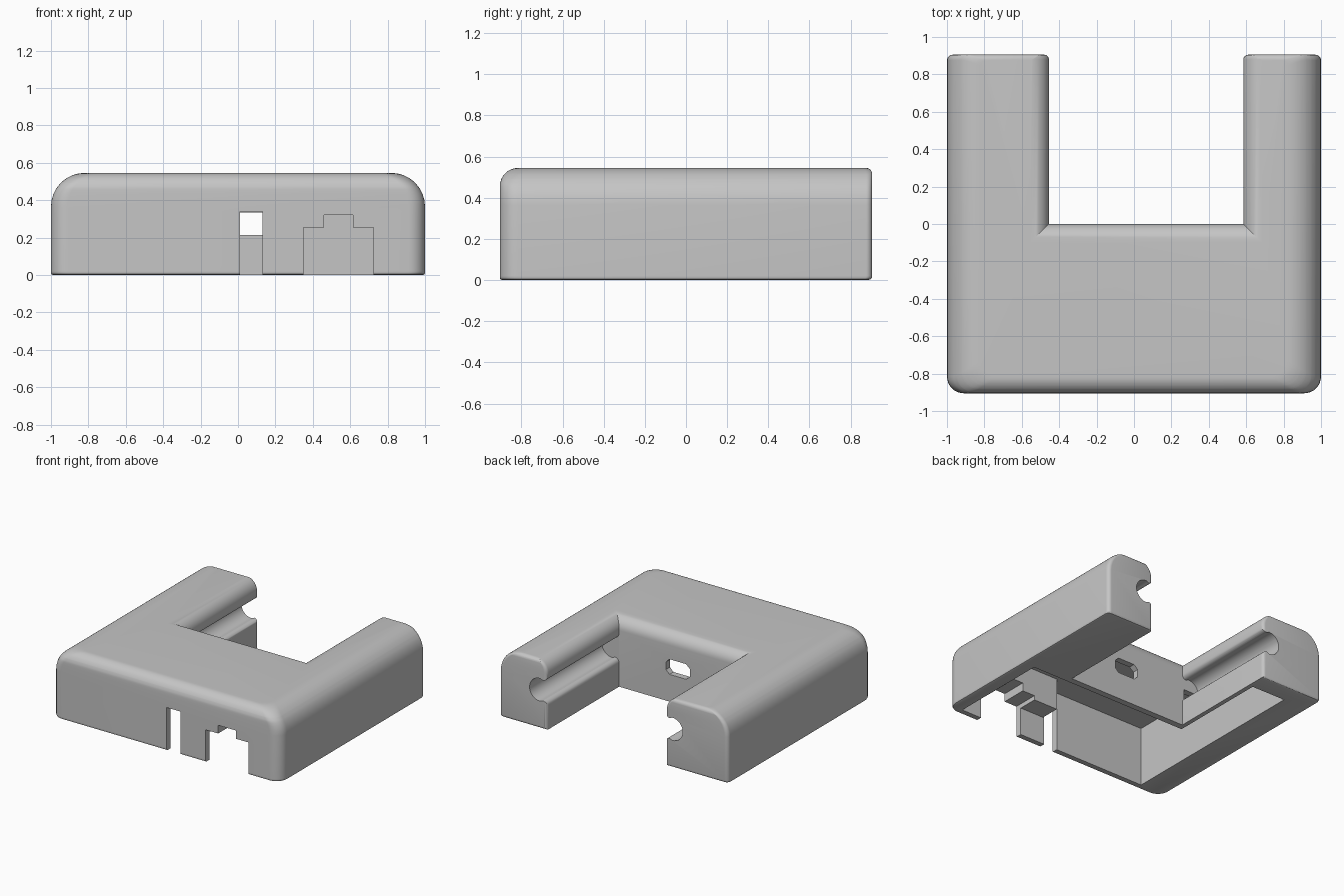
import bpy, bmesh
from math import sin, cos, pi, sqrt

cube = bpy.data.objects.get("Cube")
if cube:
    bpy.data.objects.remove(cube, do_unlink=True)

grey = bpy.data.materials.new("light grey plastic")
grey.use_nodes = True
COLOUR = (0.56, 0.56, 0.56, 1)
grey.diffuse_color = COLOUR
grey.node_tree.nodes["Principled BSDF"].inputs["Base Color"].default_value = COLOUR

HEIGHT = 0.545
BACK = 0.905
ARM_R, ARM_L = -0.455, 0.585      # inner faces of the two arms


def loft(name, rings):
    """Closed solid through a list of equal-length rings of points."""
    bm = bmesh.new()
    loops = [[bm.verts.new(p) for p in ring] for ring in rings]
    for a, b in zip(loops, loops[1:]):
        for i in range(len(a)):
            j = (i + 1) % len(a)
            bm.faces.new((a[i], a[j], b[j], b[i]))
    bm.faces.new(loops[0][::-1])
    bm.faces.new(loops[-1])
    bmesh.ops.recalc_face_normals(bm, faces=bm.faces)
    mesh = bpy.data.meshes.new(name)
    bm.to_mesh(mesh)
    bm.free()
    mesh.materials.append(grey)
    obj = bpy.data.objects.new(name, mesh)
    bpy.context.collection.objects.link(obj)
    return obj


def prism_y(name, outline, y0, y1):
    """Extrude an x-z outline along y."""
    return loft(name, [[(x, y, z) for x, z in outline] for y in (y0, y1)])


def box(name, x0, x1, y0, y1, z0, z1):
    return prism_y(name, [(x0, z0), (x1, z0), (x1, z1), (x0, z1)], y0, y1)


def cut(target, cutter, keep=False):
    mod = target.modifiers.new("cut", 'BOOLEAN')
    mod.operation = 'DIFFERENCE'
    mod.solver = 'EXACT'
    mod.object = cutter
    bpy.context.view_layer.objects.active = target
    bpy.ops.object.modifier_apply(modifier=mod.name)
    if not keep:
        bpy.data.objects.remove(cutter, do_unlink=True)


def inset(z, top, bottom=0.012):
    """How far a filleted wall has drawn in at height z."""
    r, t = (top, z - (HEIGHT - top)) if z > HEIGHT / 2 else (bottom, bottom - z)
    return r - sqrt(max(r * r - t * t, 0)) if t > 0 else 0


def rounded_ring(z):
    """Horizontal section of the outer body: wide side fillets, small back ones."""
    side, front, back = inset(z, 0.18), inset(z, 0.09), inset(z, 0.03, 0.02)
    x, y0, y1 = 1 - side, -BACK + front, BACK - back
    ring = []
    for cx, cy, r, start in ((x, y1, 0.03, 0), (-x, y1, 0.03, 1),
                             (-x, y0, 0.09, 2), (x, y0, 0.09, 3)):
        ox = cx - r if cx > 0 else cx + r
        oy = cy - r if cy > 0 else cy + r
        for k in range(9):
            a = (start + k / 8) * pi / 2
            ring.append((ox + r * cos(a), oy + r * sin(a), z))
    return ring


def bay_ring(z, o):
    """Horizontal section of the bay, flaring around the ends of the arms."""
    r = 0.025
    flare = [(r - r * cos(k * pi / 8), BACK - r + r * sin(k * pi / 8)) for k in range(5)]
    edge = [(o, -o)] + [(o + f, y) for f, y in flare] + [(o + r, 1.2)]
    left = [(ARM_L + d, y, z) for d, y in edge]
    right = [(ARM_R - d, y, z) for d, y in reversed(edge)]
    return left + right


# Outer body with filleted edges
levels = [0, 0.004, 0.012, 0.02]
for radius in (0.18, 0.09, 0.03):
    levels += [HEIGHT - radius * (1 - sin(k * pi / 16)) for k in range(9)]
levels = sorted({round(z, 4) for z in levels})
body = loft("body_shell", [rounded_ring(z) for z in levels])

# Open bay between the arms, with a filleted upper rim
RIM = 0.1
steps = [(-0.1, 0)]
for k in range(11):
    a = k * pi / 20
    steps.append((HEIGHT - RIM + RIM * sin(a), RIM - RIM * cos(a)))
steps.append((0.7, RIM))
cut(body, loft("bay_cutter", [bay_ring(z, o) for z, o in steps]))

# Hollow underside: main chamber and the channel in one arm
cut(body, box("chamber_cutter", -0.784, 0.9, -0.855, -0.05, -0.1, 0.47))
cut(body, box("arm_channel_cutter", -0.784, -0.625, -0.1, 0.75, -0.1, 0.469))
cut(body, box("arm_lower_cutter", -0.65, -0.49, -0.1, 0.749, -0.1, 0.16))

# Rounded guide grooves with soft lips along the inner faces of both arms
LIP = 0.035
lip = [(-0.1, 0.08 + LIP)] + [(LIP - LIP * cos(k * pi / 10), 0.08 + LIP - LIP * sin(k * pi / 10))
                              for k in range(6)]
arc = [(0.06 + 0.09 * sin(k * pi / 16), 0.09 * cos(k * pi / 16)) for k in range(17)]
groove = lip + arc + [(d, -h) for d, h in reversed(lip)]
for x, side in ((ARM_R, -1), (ARM_L, 1)):
    outline = [(x + side * d, 0.305 + h) for d, h in groove]
    cut(body, prism_y("groove_cutter", outline, 0.001, 1.1))
cut(body, box("groove_notch_cutter", -0.7, -0.47, -0.08, 0.18, 0.2, 0.3))

# Window through the rear wall
window = [(0, 0.215), (0.145, 0.215), (0.175, 0.245), (0.175, 0.305),
          (0.145, 0.335), (0, 0.335), (-0.035, 0.305), (-0.035, 0.245)]
cut(body, prism_y("window_cutter", window, -0.1, 0.1))

# Narrow slot and stepped port in the front wall
cut(body, box("slot_cutter", 0.01, 0.13, -1.1, -0.8, -0.1, 0.34))
port = [(0.35, -0.1), (0.725, -0.1), (0.725, 0.255), (0.615, 0.255),
        (0.615, 0.32), (0.46, 0.32), (0.46, 0.255), (0.35, 0.255)]
port_cutter = prism_y("port_cutter", port, -1.1, -0.65)
cut(body, port_cutter, keep=True)

# Ledge behind the port
ledge = box("port_ledge", 0.14, 0.65, -0.856, -0.7, 0.22, 0.471)
cut(ledge, port_cutter)

for obj in (body, ledge):
    bpy.ops.object.select_all(action='DESELECT')
    obj.select_set(True)
    bpy.context.view_layer.objects.active = obj
    bpy.ops.object.shade_smooth_by_angle(angle=pi / 6)
